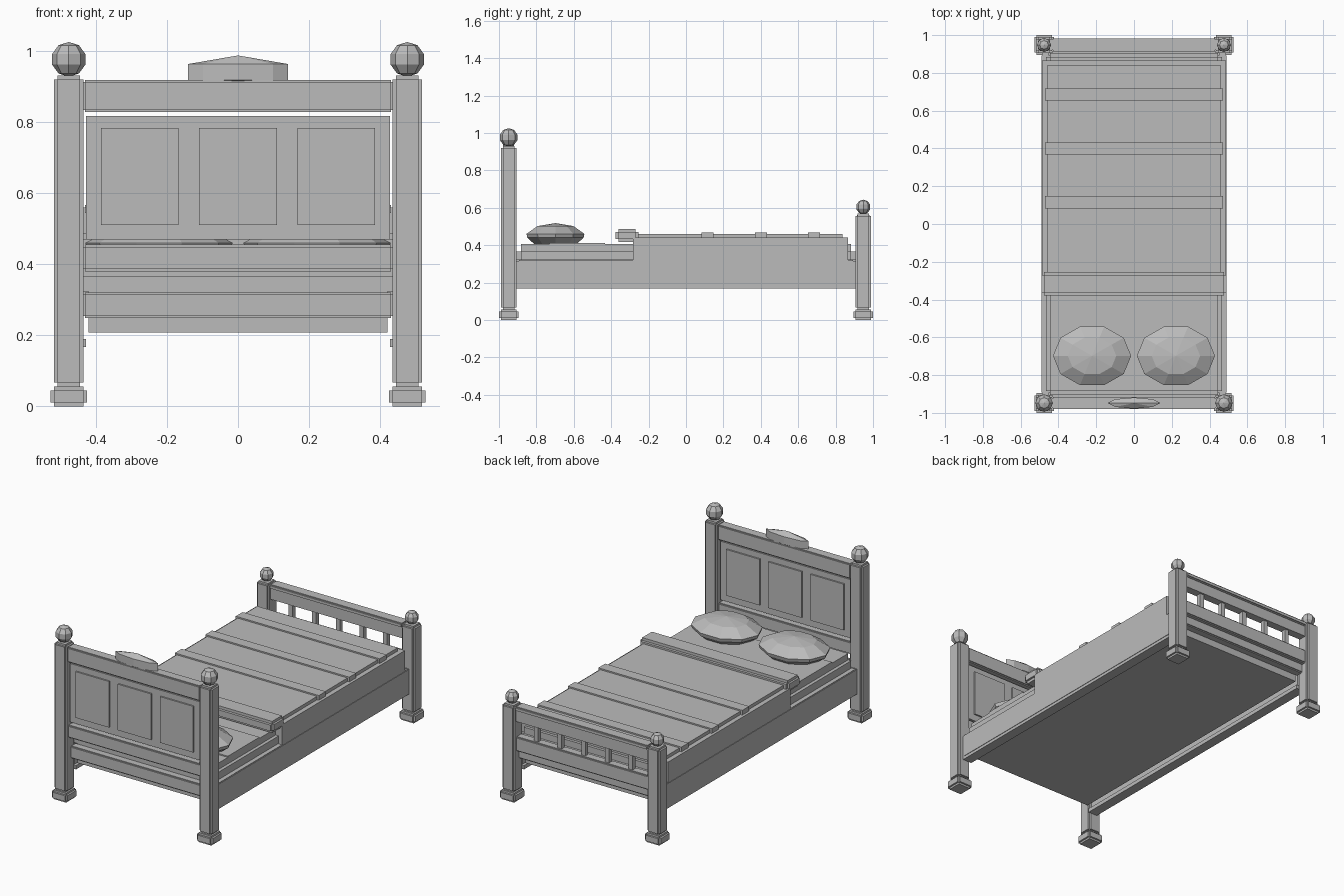
import bpy, bmesh, math
from mathutils import Matrix, Vector

cube = bpy.data.objects.get("Cube")
if cube:
    bpy.data.objects.remove(cube, do_unlink=True)

grey = bpy.data.materials.new("plain_grey")
grey.use_nodes = True
COLOUR = (0.5, 0.5, 0.5, 1)
grey.diffuse_color = COLOUR
grey.node_tree.nodes["Principled BSDF"].inputs["Base Color"].default_value = COLOUR


def finish(name, bm):
    bmesh.ops.recalc_face_normals(bm, faces=bm.faces)
    mesh = bpy.data.meshes.new(name)
    bm.to_mesh(mesh)
    bm.free()
    mesh.materials.append(grey)
    obj = bpy.data.objects.new(name, mesh)
    bpy.context.collection.objects.link(obj)
    return obj


def box(name, x, y, z, notch=None):
    """Box from (min, max) ranges; notch cuts a square step along every edge."""
    bm = bmesh.new()
    centre = Vector([(a + b) / 2 for a, b in (x, y, z)])
    size = Vector([b - a for a, b in (x, y, z)])
    if notch is None:
        sizes = [size]
    else:
        inner = size - 2 * Vector(notch)
        sizes = []
        for axis in range(3):
            s = inner.copy()
            s[axis] = size[axis]
            sizes.append(s)
    for s in sizes:
        bmesh.ops.create_cube(bm, size=1, matrix=Matrix.Translation(centre) @ Matrix.Diagonal((*s, 1)))
    return finish(name, bm)


def lathe(name, centre, profile, sides, sx=1, sy=1):
    """Closed turned shape from (radius, height) points, stretched in x and y."""
    bm = bmesh.new()
    rings = []
    for r, z in profile:
        count = sides if r > 0 else 1
        rings.append([bm.verts.new((centre[0] + r * sx * math.cos(math.tau * i / sides),
                                    centre[1] + r * sy * math.sin(math.tau * i / sides), z))
                      for i in range(count)])
    for low, high in zip(rings, rings[1:]):
        for i in range(sides):
            j = (i + 1) % sides
            if len(high) == 1:
                bm.faces.new((low[i], low[j], high[0]))
            else:
                bm.faces.new((low[i], low[j], high[j], high[i]))
    bm.faces.new(rings[0])
    return finish(name, bm)


def finial(name, x, y, z, r):
    bm = bmesh.new()
    bmesh.ops.create_uvsphere(bm, u_segments=8, v_segments=5, radius=r,
                              matrix=Matrix.Translation((x, y, z)))
    return finish(name, bm)


def span(c, half):
    return (c - half, c + half)


PX, PY = 0.476, 0.948
STEP = (0.011, 0.011, 0.011)

# Corner posts with feet and finials
for end, sy, top, r in (("head", -1, 0.93, 0.049), ("foot", 1, 0.568, 0.039)):
    for side, sx in (("left", 1), ("right", -1)):
        x, y = sx * PX, sy * PY
        label = f"{end}_{side}"
        box(f"{label}_post", span(x, 0.042), span(y, 0.042), (0.056, top), STEP)
        box(f"{label}_foot", span(x, 0.052), span(y, 0.052), (0, 0.056), STEP)
        finial(f"{label}_finial", x, y, top + r - 0.003, r)

# Headboard: rails, panel and raised fields on both faces
RX = (-0.434, 0.434)
RAIL = (0.004, 0.006, 0.006)
box("headboard_top_rail", RX, span(-PY, 0.031), (0.828, 0.918), RAIL)
box("headboard_panel", (-0.427, 0.427), span(-PY, 0.014), (0.47, 0.817))
for i in (-1, 0, 1):
    box(f"headboard_field_{i + 2}", span(i * 0.276, 0.109), span(-PY, 0.023), (0.51, 0.783))
box("headboard_low_rail", RX, span(-PY, 0.027), (0.38, 0.455), RAIL)
lathe("headboard_crest", (0, -PY),
      [(0.06, 0.905), (0.14, 0.918), (0.14, 0.963), (0, 0.987)], 8, 1, 0.21)

# Footboard: cap, rail and balusters
box("footboard_cap", RX, span(PY, 0.034), (0.538, 0.566), RAIL)
box("footboard_top_rail", RX, span(PY, 0.024), (0.475, 0.545))
for i in range(5):
    box(f"baluster_{i + 1}", span((i - 2) * 0.155, 0.013), span(PY, 0.013), (0.36, 0.48))
box("footboard_low_rail", RX, span(PY, 0.027), (0.3, 0.386), RAIL)

# End and side rails, base
for end, s in (("head", -1), ("foot", 1)):
    box(f"{end}_end_rail", RX, span(s * 0.925, 0.025), (0.248, 0.321), RAIL)
for side, s in (("left", 1), ("right", -1)):
    box(f"{side}_side_rail", span(s * 0.468, 0.023), (-0.905, 0.905), (0.18, 0.32), (0.004, 0.012, 0.004))
    box(f"{side}_rail_lip", span(s * 0.458, 0.03), (-0.905, 0.905), (0.167, 0.19))
box("bed_base", (-0.42, 0.42), (-0.905, 0.905), (0.208, 0.33))

# Mattress and sheet
box("mattress", (-0.465, 0.465), (-0.905, 0.905), (0.285, 0.405), (0.02, 0.022, 0.038))
box("sheet", (-0.445, 0.445), (-0.73, -0.434), (0.4, 0.412))

# Blanket with raised bands and a turned-down fold
box("blanket", (-0.488, 0.488), (-0.283, 0.866), (0.315, 0.44))
box("blanket_top", (-0.46, 0.46), (-0.27, 0.838), (0.43, 0.46))
for i, y in enumerate((0.115, 0.4, 0.685)):
    box(f"blanket_band_{i + 1}", (-0.472, 0.472), span(y, 0.032), (0.44, 0.468))
box("blanket_fold", (-0.489, 0.489), (-0.378, -0.255), (0.418, 0.486), (0.012, 0.016, 0.016))

# Pillows
PILLOW = [(0.72, 0.404), (0.97, 0.44), (1, 0.46), (0.62, 0.502), (0, 0.518)]
for side, s in (("left", 1), ("right", -1)):
    lathe(f"{side}_pillow", (s * 0.222, -0.698), PILLOW, 10, 0.207, 0.163)
